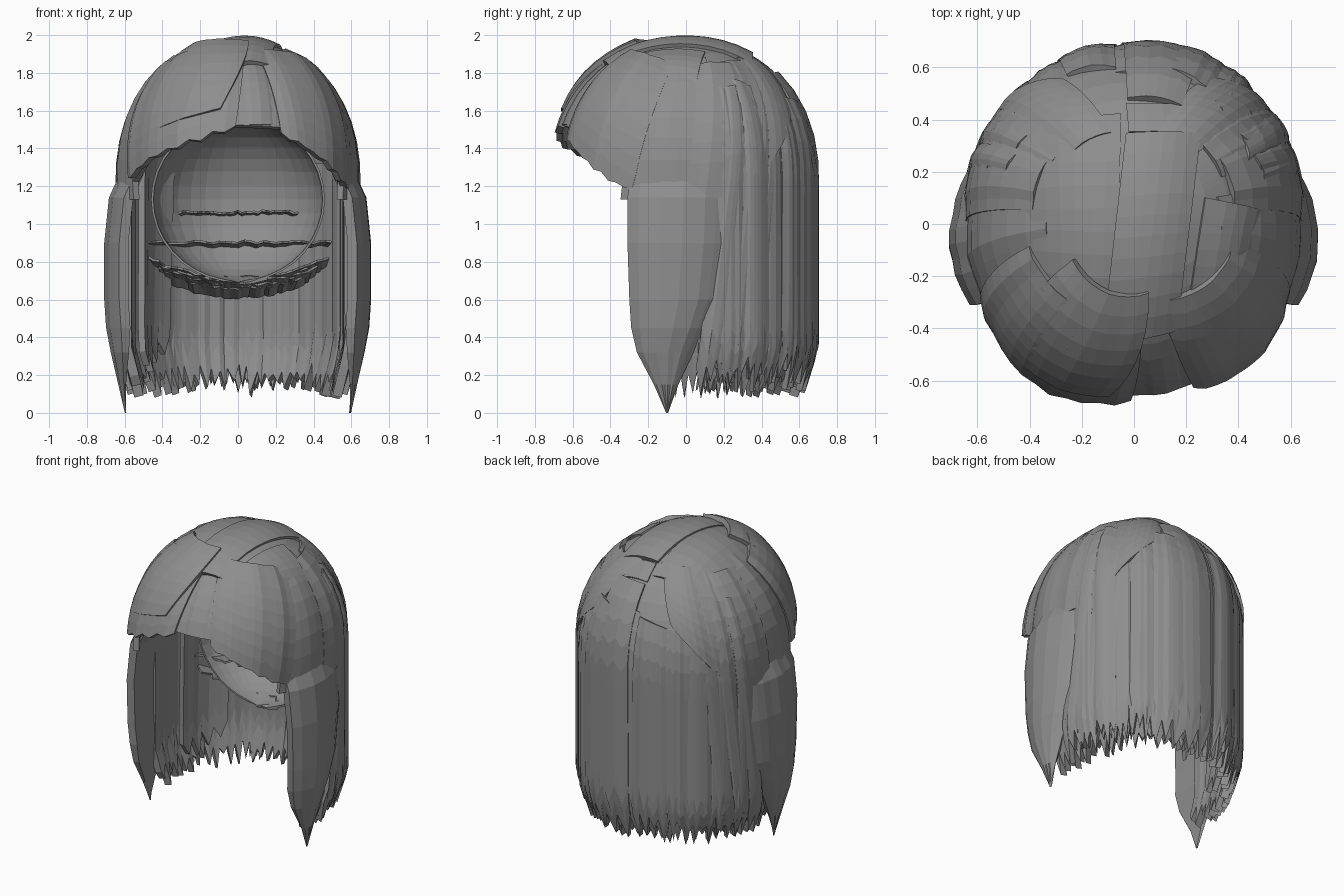
import bpy, bmesh, math, random
from mathutils import Vector

random.seed(4)
if "Cube" in bpy.data.objects:
    bpy.data.objects.remove(bpy.data.objects["Cube"])

GREY = (0.27, 0.27, 0.27, 1)
mat = bpy.data.materials.new("hair grey")
mat.use_nodes = True
mat.diffuse_color = GREY
mat.node_tree.nodes["Principled BSDF"].inputs["Base Color"].default_value = GREY

MID, DOME, FULL = 1.25, 0.72, 0.94   # widest ring height, dome height, dome fullness


def radius(a):
    """Distance from the axis to the hair surface at angle a (degrees)."""
    c, s = abs(math.cos(math.radians(a))), math.sin(math.radians(a))
    ry, p = (0.68, 2.2) if s > 0 else (0.70, 2.0)
    return ((c / 0.63) ** p + (abs(s) / ry) ** p) ** (-1 / p)


def surface(a, s, off):
    """s is 0 at the crown, 90 at the widest ring, then 1 per 0.01 down."""
    ang, phi = math.radians(a), math.radians(max(0, min(s, 90)))
    z = MID + (DOME + off) * max(0, math.cos(phi)) ** FULL - max(s - 90, 0) / 100
    r = (radius(a) + off) * math.sin(phi) ** FULL * (1 - max(0.35 - z, 0) * 0.42)
    return Vector((r * math.cos(ang), r * math.sin(ang), z))


def finish(name, bm, thick=0):
    me = bpy.data.meshes.new(name)
    bm.to_mesh(me)
    bm.free()
    ob = bpy.data.objects.new(name, me)
    bpy.context.collection.objects.link(ob)
    me.materials.append(mat)
    if thick:
        mod = ob.modifiers.new("thickness", "SOLIDIFY")
        mod.thickness, mod.offset = thick, -1


def from_top(x, y):
    a = math.degrees(math.atan2(y, x))
    r = min(1, math.hypot(x, y) / radius(a))
    return a, math.degrees(math.asin(r ** (1 / FULL)))


def sheet(name, corners, nu, nv, off, thick=0.035, jag=0, bulge=0.015,
          ridge=0.006, flat=False, hem=None):
    """Patch of hair: corners are top left, top right, bottom right, bottom left."""
    tl, tr, br, bl = [Vector(c) for c in corners]
    bm = bmesh.new()
    cols = []
    for i in range(nu + 1):
        u = i / nu
        top, low = tl.lerp(tr, u), bl.lerp(br, u)
        if hem:
            low.y = hem(low.x)
        low.y += jag * (random.uniform(0.2, 1.5) if i % 2 else random.uniform(-0.8, 0))
        lift = off + bulge * math.sin(math.pi * u) + random.uniform(-ridge, ridge)
        col = []
        for j in range(nv + 1):
            p = top.lerp(low, j / nv)
            a, s = from_top(*p) if flat else p
            col.append(bm.verts.new(surface(a, s, lift)))
        cols.append(col)
    for l, r in zip(cols, cols[1:]):
        for j in range(nv):
            bm.faces.new((l[j], l[j + 1], r[j + 1], r[j]))
    bmesh.ops.remove_doubles(bm, verts=bm.verts, dist=0.0005)
    finish(name, bm, thick)


def fringe_hem(a):
    """Cap edge: high over the face, low at the temples and back."""
    d = abs((a + 90 + 180) % 360 - 180)
    pts = [(0, 69), (20, 70), (34, 75), (50, 85), (62, 95), (75, 102), (181, 104)]
    for (d0, s0), (d1, s1) in zip(pts, pts[1:]):
        if d <= d1:
            return s0 + (s1 - s0) * (d - d0) / (d1 - d0)


# Cap covering the head
sheet("hair_cap", [(-180, 0), (180, 0), (180, 90), (-180, 90)], 72, 12, 0,
      bulge=0, ridge=0, hem=fringe_hem)

# Long back curtain with a ragged hem
sheet("back_curtain", [(-8, 85), (188, 85), (188, 196), (-8, 196)], 84, 14, -0.015,
      thick=0.05, jag=8, bulge=0.01, ridge=0.006)

# Overlapping vertical locks on the back
a = 14
while a < 160:
    w = random.uniform(10, 20)
    top = random.uniform(42, 62)
    sheet("back_lock", [(a, top), (a + w, top + 4), (a + w + 1, 192), (a - 1, 190)],
          8, 14, random.uniform(-0.008, 0.015), jag=9, bulge=0.014, ridge=0.003)
    a += w * 0.93

# Swept fringe locks
sheet("right_fringe", [(-168, 38), (-84, 22), (-91, 70), (-152, 91)], 12, 9, 0.018,
      jag=1, bulge=0.035)
sheet("right_fringe_upper", [(-150, 22), (-78, 20), (-98, 63), (-135, 74)], 9, 7, 0.042,
      bulge=0.018, ridge=0.003)
sheet("left_fringe", [(-73, 24), (-10, 36), (-26, 97), (-70, 73)], 12, 9, 0.012,
      jag=1, bulge=0.028)
sheet("middle_fringe", [(-95, 18), (-60, 18), (-66, 69), (-92, 69)], 6, 7, -0.008,
      bulge=0.01)


# Side locks sweeping from the crown to the temples, then locks behind the panels
def sweep_hem(d):
    return 102 - max(0, d - 24)


SWEEPS = [(-32, 6, 30), (0, 26, 36), (20, 46, 34), (40, 64, 30)]
for side in ("left", "right"):
    def place(q):
        """Mirror a patch onto the right side, keeping its facing."""
        if side == "left":
            return q
        return [(180 - c[0], c[1]) for c in (q[1], q[0], q[3], q[2])]

    for k, (lo, hi, s0) in enumerate(SWEEPS):
        q = [(lo + 8, s0), (hi + 12, s0), (hi, sweep_hem(hi)), (lo, sweep_hem(lo))]
        sheet(side + "_sweep", place(q), 6, 8, 0.004 + 0.008 * (k % 2), bulge=0.012, ridge=0.003)
    for k in range(3):
        c = 11 + 10 * k
        q = [(c + 10, 52), (c + 20, 50), (c + 6, 191), (c - 6, 193)]
        sheet(side + "_shoulder_lock", place(q), 5, 14, 0.016 - 0.007 * k, jag=9,
              bulge=0.012, ridge=0.002)

# Inner lock hanging beside the cheek
sheet("inner_right_lock", [(128, 74), (166, 78), (168, 184), (132, 178)], 8, 8, -0.10,
      jag=8, bulge=0.01)

# Crown pieces and the parting that runs down the back
sheet("crown_piece", [(-0.03, 0.34), (0.25, 0.34), (0.16, -0.40), (-0.12, -0.45)],
      6, 10, 0.018, bulge=0.012, ridge=0, flat=True)
sheet("crown_right", [(-0.46, 0.36), (-0.05, 0.42), (-0.06, -0.30), (-0.42, -0.25)],
      7, 8, 0.008, bulge=0.01, ridge=0.002, flat=True)
sheet("crown_left", [(0.27, 0.10), (0.50, 0.05), (0.42, -0.30), (0.20, -0.36)],
      6, 7, 0.008, bulge=0.01, ridge=0.002, flat=True)
sheet("parting_bridge", [(-0.03, 0.46), (0.24, 0.45), (0.25, 0.35), (-0.02, 0.35)],
      4, 3, 0.006, bulge=0.005, ridge=0, flat=True)
sheet("parting_back", [(68, 43), (93, 43), (94, 192), (70, 192)], 6, 14, 0.016,
      jag=9, bulge=0.01, ridge=0.002)

# Pointed side panels hanging in front of the shoulders: z, front y, back y, outer x
PANEL = [(1.26, -0.29, 0.22, 0.63), (1.14, -0.31, 0.22, 0.685), (0.9, -0.31, 0.21, 0.71),
         (0.6, -0.30, 0.17, 0.71), (0.45, -0.29, 0.11, 0.70), (0.32, -0.26, 0.04, 0.675),
         (0.15, -0.17, -0.04, 0.635), (0.0, -0.105, -0.095, 0.6)]
for side, sx in (("left", 1), ("right", -1)):
    bm = bmesh.new()
    rings = []
    n = 9
    steps = [random.uniform(-0.01, 0.0) for _ in range(n + 1)]
    for z, yf, yb, x in PANEL:
        ring = []
        slim = min(1, (yb - yf) / 0.4)
        for i in range(n + 1):
            u = i / n
            drop = 0.075 * abs(2 * u - 1) ** 2 * slim
            ring.append((x - drop + steps[i], yf + (yb - yf) * u, z))
        ring += [(x - 0.13 * slim, yb - 0.01, z), (x - 0.13 * slim, yf + 0.01, z)]
        rings.append([bm.verts.new((sx * p[0], p[1], p[2])) for p in ring])
    m = len(rings[0])
    for r0, r1 in zip(rings, rings[1:]):
        for i in range(m):
            bm.faces.new((r0[i], r1[i], r1[(i + 1) % m], r0[(i + 1) % m]))
    bm.faces.new(rings[0])
    bm.faces.new(rings[-1])
    bmesh.ops.recalc_face_normals(bm, faces=bm.faces)
    finish(side + "_panel", bm)

# Inner lining behind the head: rear part of an ellipsoid, open towards the face
bm = bmesh.new()
bmesh.ops.create_uvsphere(bm, u_segments=32, v_segments=18, radius=1)
for v in bm.verts:
    v.co = Vector((0.46 * v.co.x, 0.21 + 0.39 * v.co.y, 1.13 + 0.44 * v.co.z))
for co, no in (((0, 0.21, 0), (0, 1, 0)), ((0, 0, 1.54), (0, 0, -1))):
    bmesh.ops.bisect_plane(bm, geom=bm.verts[:] + bm.edges[:] + bm.faces[:],
                           plane_co=co, plane_no=no, clear_inner=True)
finish("inner_lining", bm, 0.012)


def ledge(name, z, half, front, back, sag, fall):
    """Curved ragged layer of hair tips, its back edge lower by fall."""
    bm = bmesh.new()
    row = []
    for i in range(31):
        x = half * (i / 15 - 1)
        curve = 1 - (x / half) ** 2
        zz = z - sag * curve + random.uniform(-0.008, 0.008)
        tip = front + 0.08 * curve - random.uniform(0, 0.07)
        row.append((bm.verts.new((x, tip, zz)),
                    bm.verts.new((x * 0.96, back + 0.14 * curve, zz - fall))))
    for p, q in zip(row, row[1:]):
        bm.faces.new((p[0], q[0], q[1], p[1]))
    finish(name, bm, 0.012)


# Ragged layers on and below the lining
ledge("lining_ledge", 0.91, 0.5, 0.24, 0.38, 0.0, 0.02)
ledge("upper_ledge", 1.07, 0.32, 0.42, 0.46, 0.0, 0.01)
for k in range(5):
    ledge("nape_layer", 0.83 - 0.025 * k, 0.48 - 0.03 * k, 0.25 + 0.04 * k,
          0.42 + 0.01 * k, 0.11 - 0.012 * k, 0.05)
